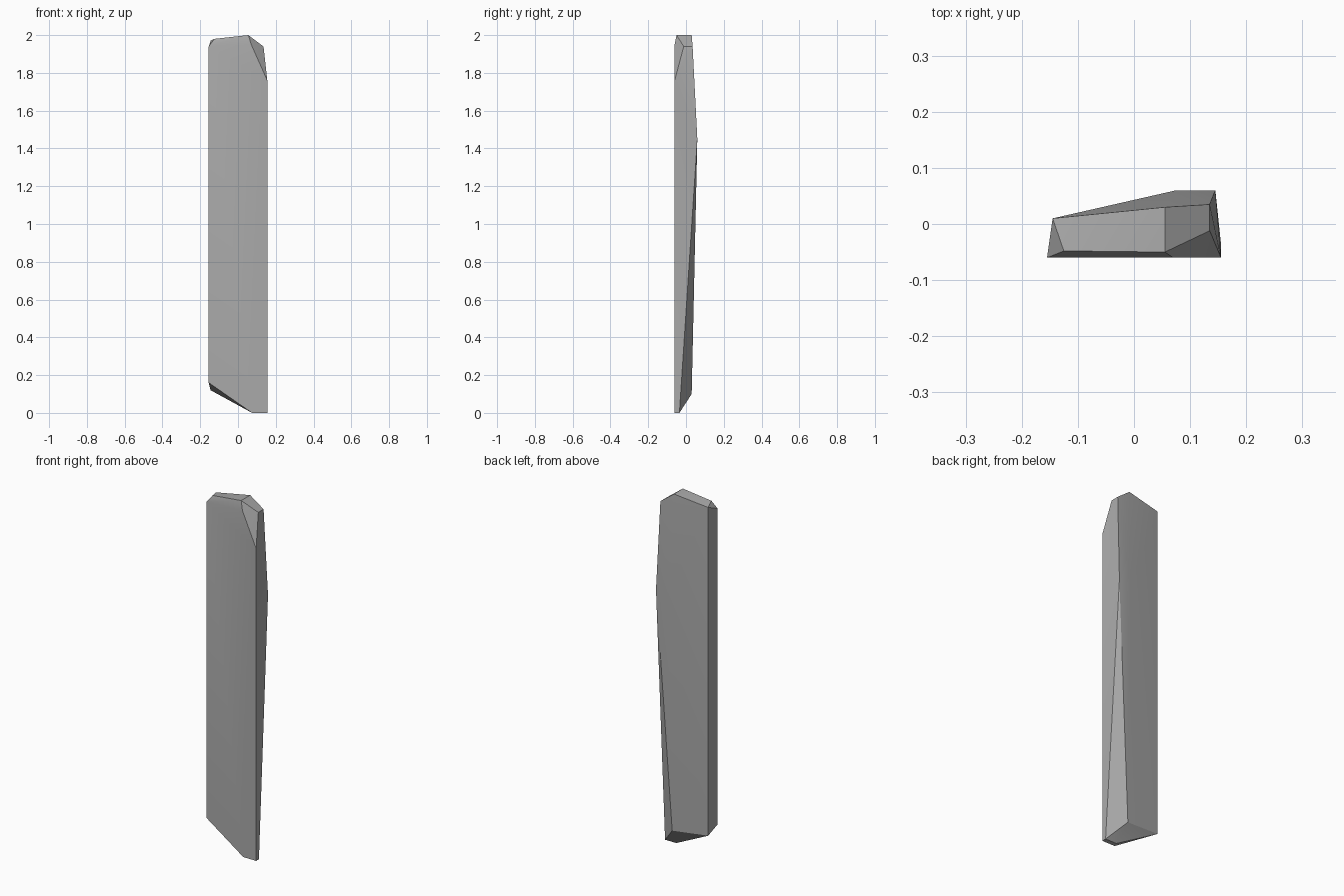
import bpy
import bmesh
import math

cube = bpy.data.objects.get("Cube")
if cube:
    bpy.data.objects.remove(cube, do_unlink=True)

# Weathered grey material
stone = bpy.data.materials.new("plank_grey")
stone.use_nodes = True
grey = (0.4, 0.4, 0.4, 1)
stone.diffuse_color = grey
stone.node_tree.nodes["Principled BSDF"].inputs["Base Color"].default_value = grey

# Flat front outline
front = [(-0.155, -0.06, 0.16), (0.075, -0.06, 0), (0.155, -0.06, 0),
         (0.155, -0.06, 1.76), (0.07, -0.06, 1.95), (-0.155, -0.06, 1.94)]
# Chipped top and right corner
top = [(-0.125, -0.048, 1.98), (0.055, -0.05, 2), (0.055, 0.03, 2),
       (0.135, -0.012, 1.94), (0.135, 0.035, 1.94)]
# Bulging back and slanted foot
back = [(-0.145, 0.01, 1.97), (0.145, 0.06, 1.45), (0.075, 0.06, 1.45),
        (-0.145, 0.01, 0.12), (0.065, 0.03, 0.1),
        (0.155, -0.035, 0), (0.085, -0.035, 0)]

# Convex chipped plank
bm = bmesh.new()
for p in front + top + back:
    bm.verts.new(p)
hull = bmesh.ops.convex_hull(bm, input=bm.verts)
loose = [v for v in bm.verts if not v.link_faces]
bmesh.ops.delete(bm, geom=loose, context="VERTS")
bmesh.ops.dissolve_limit(bm, angle_limit=math.radians(1),
                         verts=bm.verts, edges=bm.edges)
bmesh.ops.recalc_face_normals(bm, faces=bm.faces)
mesh = bpy.data.meshes.new("chipped_plank")
bm.to_mesh(mesh)
bm.free()
mesh.materials.append(stone)

plank = bpy.data.objects.new("chipped_plank", mesh)
bpy.context.collection.objects.link(plank)
bpy.ops.object.select_all(action="DESELECT")
plank.select_set(True)
bpy.context.view_layer.objects.active = plank
bpy.ops.object.shade_smooth_by_angle(angle=math.radians(30))
